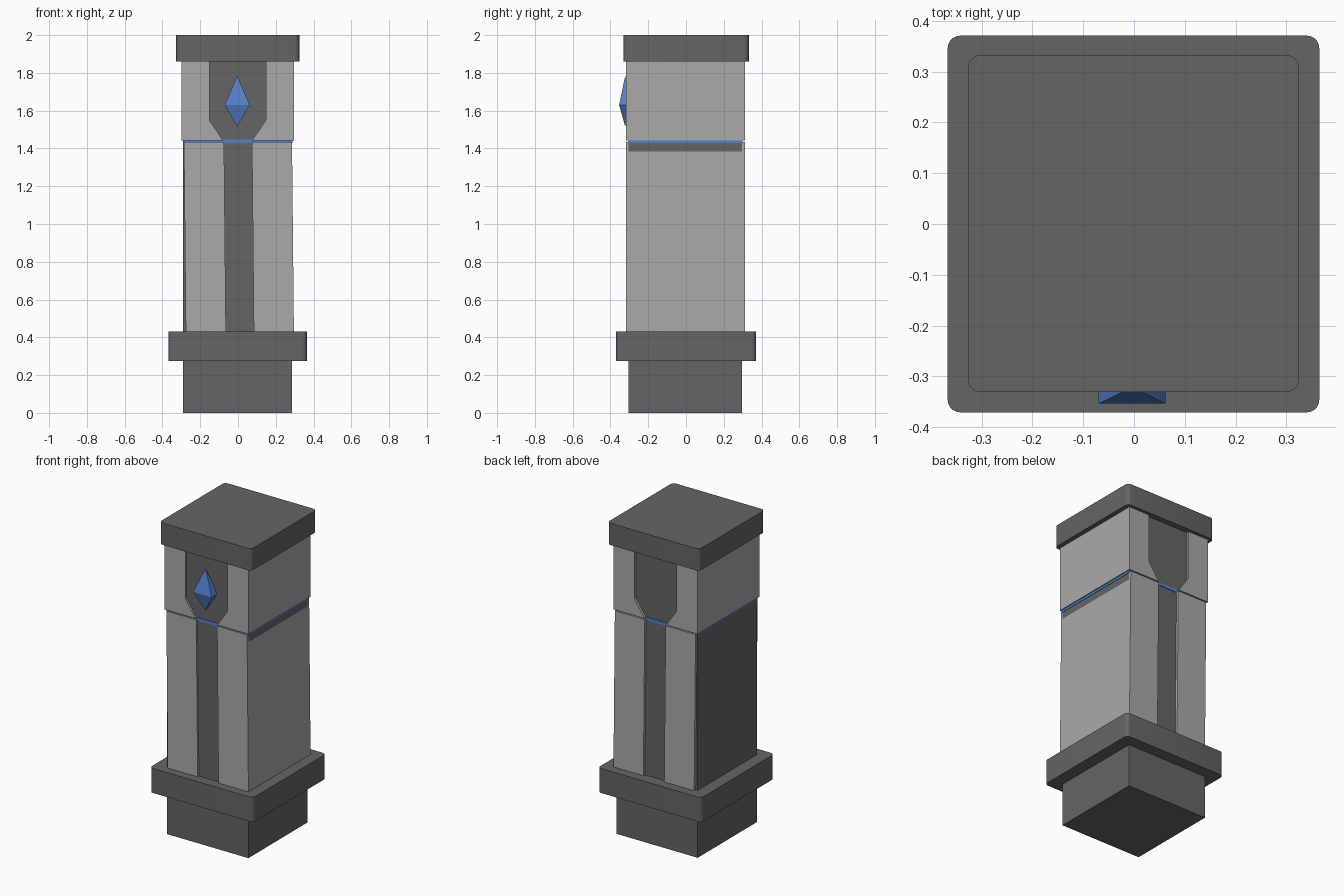
import bpy, bmesh
from math import pi, sqrt
from mathutils import Matrix

if "Cube" in bpy.data.objects:
    bpy.data.objects.remove(bpy.data.objects["Cube"])

blue = bpy.data.materials.new("blue_glow")
blue.diffuse_color = (0.09, 0.22, 0.6, 1)
blue.use_nodes = True
blue.node_tree.nodes["Principled BSDF"].inputs["Base Color"].default_value = blue.diffuse_color
light = bpy.data.materials.new("light_stone")
light.diffuse_color = (0.4, 0.4, 0.4, 1)
light.use_nodes = True
light.node_tree.nodes["Principled BSDF"].inputs["Base Color"].default_value = light.diffuse_color
dark = bpy.data.materials.new("dark_stone")
dark.diffuse_color = (0.13, 0.13, 0.13, 1)
dark.use_nodes = True
dark.node_tree.nodes["Principled BSDF"].inputs["Base Color"].default_value = dark.diffuse_color


def finish(name, bm, mat):
    bmesh.ops.recalc_face_normals(bm, faces=bm.faces)
    me = bpy.data.meshes.new(name)
    bm.to_mesh(me)
    bm.free()
    me.materials.append(mat)
    ob = bpy.data.objects.new(name, me)
    bpy.context.collection.objects.link(ob)
    return ob


def prism(name, profile, y0, y1, mat, corner=0):
    """Extrude an (x, z) outline along y; optionally round the upright edges."""
    bm = bmesh.new()
    face = bm.faces.new([bm.verts.new((x, y0, z)) for x, z in profile])
    ext = bmesh.ops.extrude_face_region(bm, geom=[face], use_keep_orig=True)
    verts = [v for v in ext["geom"] if isinstance(v, bmesh.types.BMVert)]
    bmesh.ops.translate(bm, verts=verts, vec=(0, y1 - y0, 0))
    if corner:
        upright = [e for e in bm.edges
                   if abs(e.verts[0].co.z - e.verts[1].co.z) > 0.01]
        bmesh.ops.bevel(bm, geom=upright, offset=corner, segments=5,
                        profile=0.5, affect='EDGES')
    return finish(name, bm, mat)


def box(name, x0, x1, y0, y1, z0, z1, mat, corner=0):
    return prism(name, [(x0, z0), (x1, z0), (x1, z1), (x0, z1)], y0, y1, mat, corner)


# Core column, base collar and cap
box("core_column", -0.29, 0.2865, -0.304, 0.296, 0, 1.9, dark)
collar = box("base_collar", -0.367, 0.365, -0.371, 0.371, 0.275, 0.432, dark, 0.025)
cap = box("top_cap", -0.327, 0.325, -0.331, 0.333, 1.86, 2.0, dark, 0.025)

# Glowing band between upper and lower cladding
box("glow_band", -0.292, 0.2895, -0.308, 0.300, 1.428, 1.447, blue)

# Cladding slabs either side of the front and back channel
Y0, Y1 = -0.317, 0.312
for side, s in (("left", -1), ("right", 1)):
    # lower slabs lean slightly sideways
    lower = [(s * 0.286 + 0.010, 0.42), (s * 0.074 + 0.010, 0.42),
             (s * 0.074, 1.435), (s * 0.286, 1.435)]
    prism(side + "_lower_slab", lower, Y0, Y1, light)
    # upper slabs widen the channel into a niche
    upper = [(s * 0.298 - 0.002, 1.442), (s * 0.077 - 0.002, 1.442),
             (s * 0.15 - 0.002, 1.55), (s * 0.15 - 0.002, 1.87),
             (s * 0.298 - 0.002, 1.87)]
    prism(side + "_upper_slab", upper, Y0, Y1, light)

# Crystal: two square pyramids base to base
bm = bmesh.new()
ring = [bm.verts.new((-0.004 + 0.066 * a, -0.322 + 0.032 * b, 1.63))
        for a, b in ((-1, -1), (1, -1), (1, 1), (-1, 1))]
for z in (1.785, 1.517):
    tip = bm.verts.new((-0.004, -0.322, z))
    for i in range(4):
        bm.faces.new((ring[i], ring[(i + 1) % 4], tip))
finish("crystal", bm, blue)

# Smooth the rounded corners only
for ob in (collar, cap):
    bpy.ops.object.select_all(action='DESELECT')
    ob.select_set(True)
    bpy.context.view_layer.objects.active = ob
    bpy.ops.object.shade_smooth_by_angle(angle=pi / 6)
